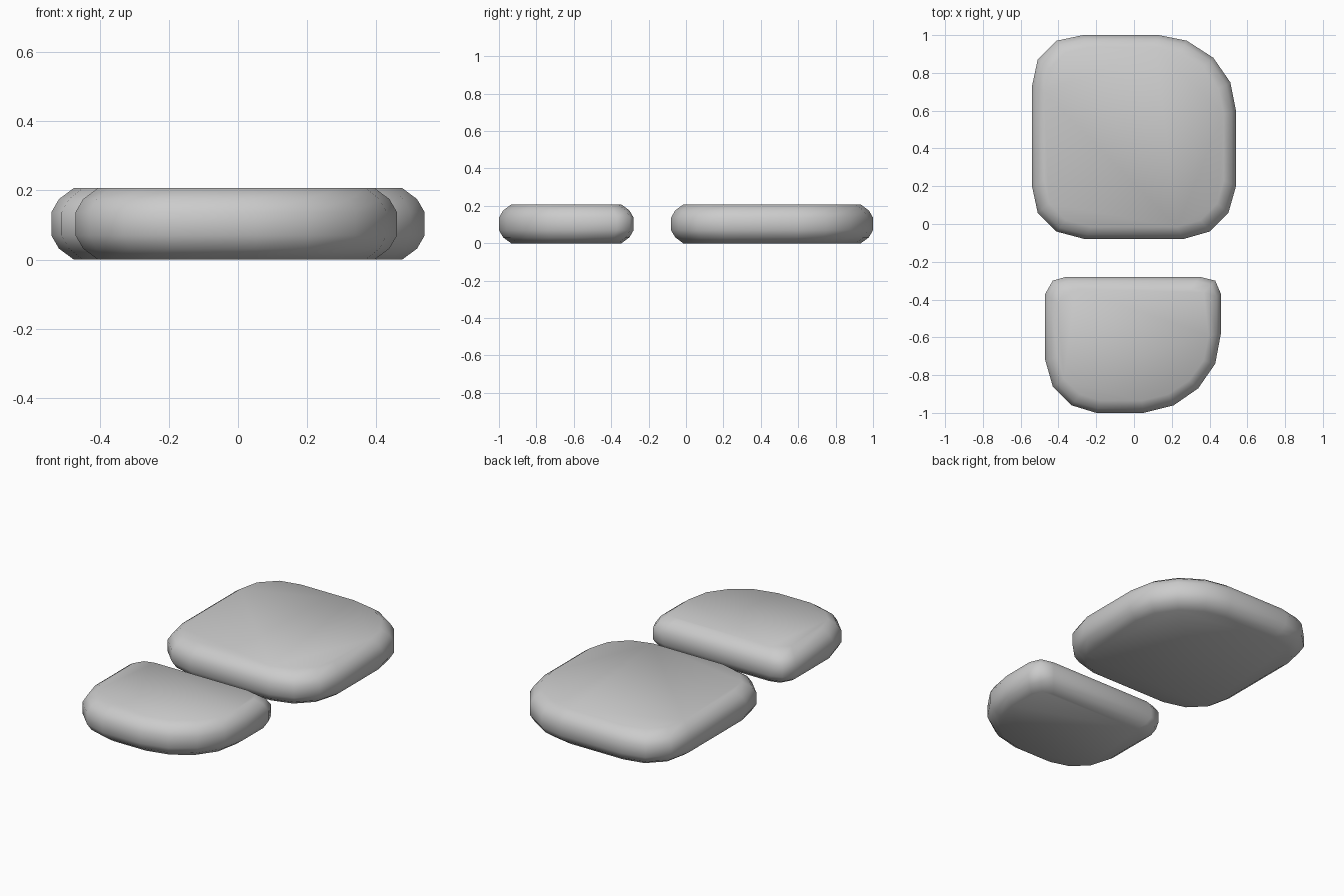
import bpy

cube = bpy.data.objects.get("Cube")
if cube:
    bpy.data.objects.remove(cube, do_unlink=True)

grey = bpy.data.materials.new("light grey")
grey.use_nodes = True
colour = (0.6, 0.6, 0.6, 1)
grey.diffuse_color = colour
grey.node_tree.nodes["Principled BSDF"].inputs["Base Color"].default_value = colour

# Rounded edge section: (inset from the outline, height)
SECTION = [(0.065, 0), (0.022, 0.032), (0, 0.07), (0, 0.137), (0.022, 0.175), (0.065, 0.207)]


def pad(name, outline):
    """Stack inset copies of the outline into a smooth, flat cushion."""
    xs, ys = zip(*outline)
    cx, cy = (min(xs) + max(xs)) / 2, (min(ys) + max(ys)) / 2
    hx, hy = (max(xs) - min(xs)) / 2, (max(ys) - min(ys)) / 2
    n = len(outline)
    verts = [(cx + (x - cx) * (1 - d / hx), cy + (y - cy) * (1 - d / hy), z)
             for d, z in SECTION for x, y in outline]
    faces = [(r * n + i, r * n + (i + 1) % n, (r + 1) * n + (i + 1) % n, (r + 1) * n + i)
             for r in range(len(SECTION) - 1) for i in range(n)]
    faces.append(tuple(reversed(range(n))))
    faces.append(tuple(range(len(verts) - n, len(verts))))
    mesh = bpy.data.meshes.new(name)
    mesh.from_pydata(verts, [], faces)
    mesh.materials.append(grey)
    mesh.shade_smooth()
    obj = bpy.data.objects.new(name, mesh)
    bpy.context.collection.objects.link(obj)
    return obj


# Large squarish pad, counter-clockwise outline
pad("back_pad", [
    (-0.26, -0.08), (0.26, -0.08), (0.40, -0.04), (0.50, 0.06), (0.54, 0.2),
    (0.54, 0.6), (0.51, 0.75), (0.42, 0.88), (0.28, 0.97), (0.13, 1),
    (-0.27, 1), (-0.41, 0.97), (-0.51, 0.87), (-0.54, 0.73), (-0.54, 0.2),
    (-0.51, 0.06), (-0.41, -0.04)])

# Smaller pad with a rounded front and a straight back
pad("front_pad", [
    (-0.2, -1), (0.05, -1), (0.21, -0.96), (0.34, -0.87), (0.43, -0.74),
    (0.46, -0.58), (0.46, -0.37), (0.43, -0.3), (0.35, -0.28), (-0.36, -0.28),
    (-0.43, -0.3), (-0.47, -0.37), (-0.47, -0.72), (-0.43, -0.86), (-0.33, -0.96)])
